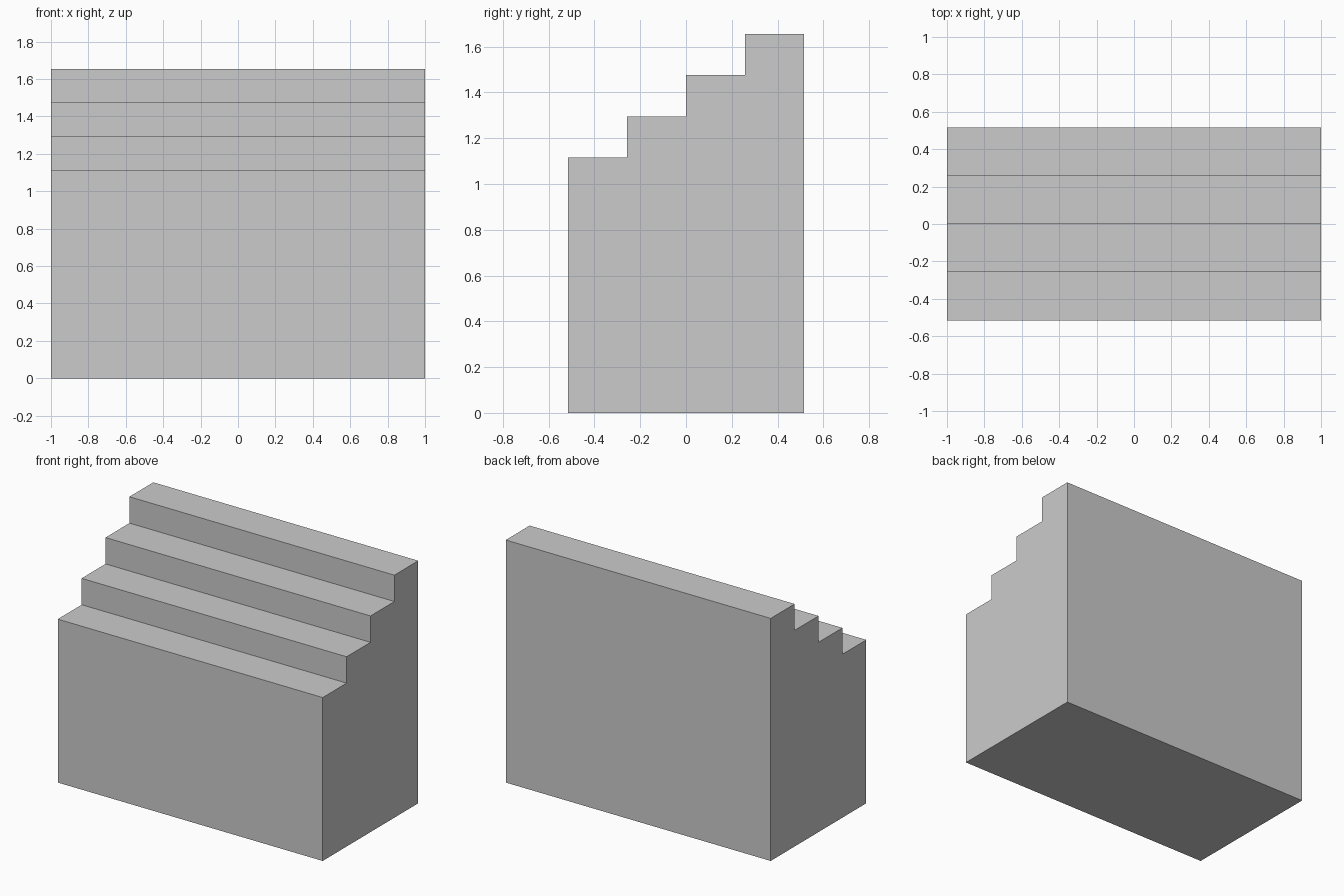
import bpy, bmesh

if "Cube" in bpy.data.objects:
    bpy.data.objects.remove(bpy.data.objects["Cube"])

WIDTH, DEPTH = 2.0, 1.03
STEPS, FIRST_TOP, RISE = 4, 1.115, 0.18
TREAD = DEPTH / STEPS

# Stepped side profile in (y, z), climbing from front to back
profile = [(DEPTH / 2, 0), (-DEPTH / 2, 0)]
for i in range(STEPS):
    y, z = -DEPTH / 2 + i * TREAD, FIRST_TOP + i * RISE
    profile += [(y, z), (y + TREAD, z)]

# Extrude the profile across the full width
bm = bmesh.new()
side = bm.faces.new([bm.verts.new((-WIDTH / 2, y, z)) for y, z in profile])
ext = bmesh.ops.extrude_face_region(bm, geom=[side], use_keep_orig=True)
moved = [g for g in ext["geom"] if isinstance(g, bmesh.types.BMVert)]
bmesh.ops.translate(bm, verts=moved, vec=(WIDTH, 0, 0))
bmesh.ops.recalc_face_normals(bm, faces=bm.faces[:])

mesh = bpy.data.meshes.new("stepped_block")
bm.to_mesh(mesh)
bm.free()
bpy.context.collection.objects.link(bpy.data.objects.new("stepped_block", mesh))
